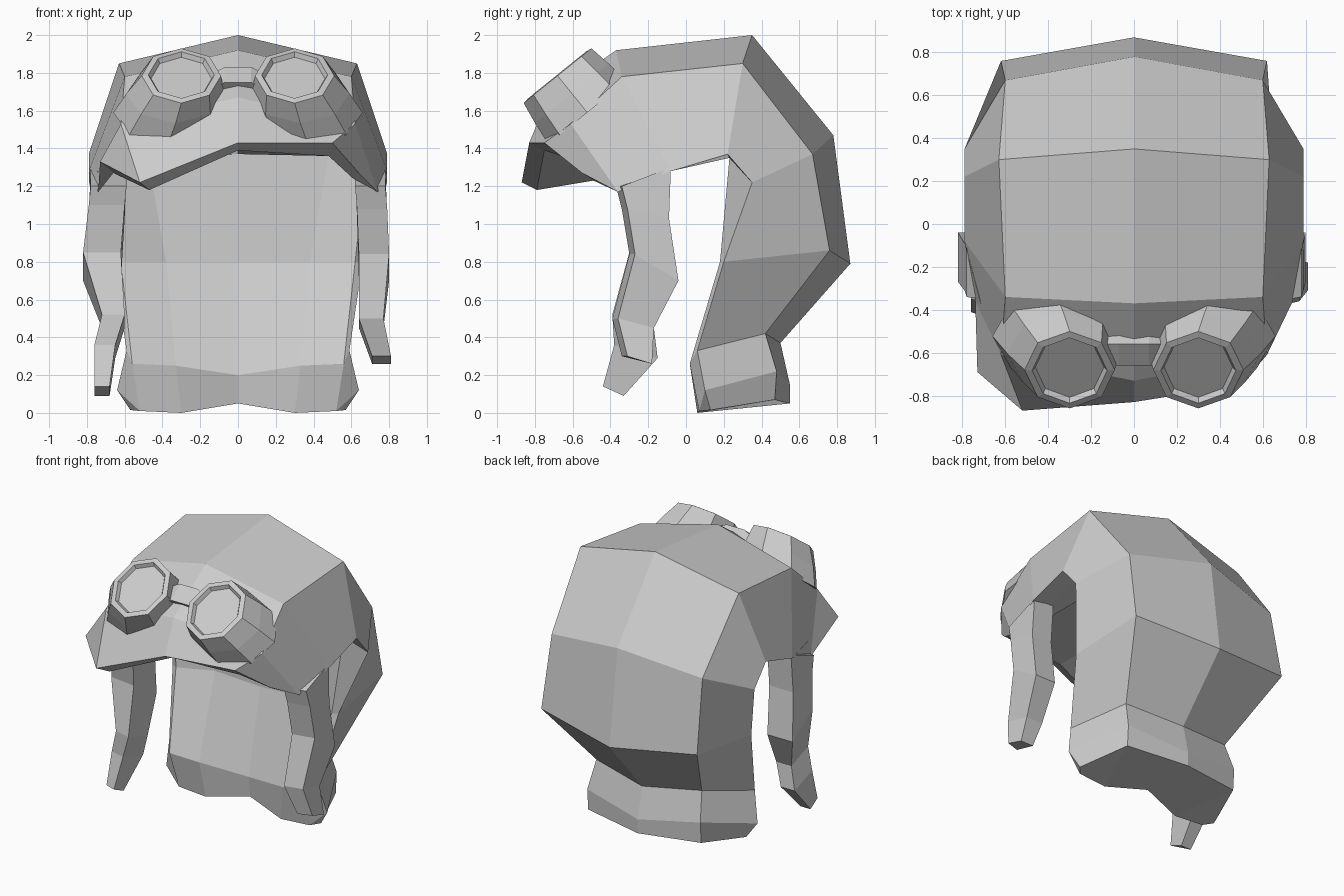
import bpy, bmesh, math
from mathutils import Vector

if "Cube" in bpy.data.objects:
    bpy.data.objects.remove(bpy.data.objects["Cube"])


def make_object(name, verts, faces):
    bm = bmesh.new()
    vs = [bm.verts.new(v) for v in verts]
    for f in faces:
        bm.faces.new([vs[i] for i in f])
    bmesh.ops.recalc_face_normals(bm, faces=bm.faces)
    me = bpy.data.meshes.new(name)
    bm.to_mesh(me)
    bm.free()
    ob = bpy.data.objects.new(name, me)
    bpy.context.collection.objects.link(ob)
    return ob


def loft(name, rings):
    """Skin closed rings of equal size and cap both ends."""
    n = len(rings[0])
    verts = [p for r in rings for p in r]
    faces = [(k * n + i, k * n + (i + 1) % n, (k + 1) * n + (i + 1) % n, (k + 1) * n + i)
             for k in range(len(rings) - 1) for i in range(n)]
    last = (len(rings) - 1) * n
    faces += [tuple(range(n))[::-1], tuple(range(last, last + n))]
    return make_object(name, verts, faces)


# Helmet: half rows (centre, edge, side), outside from brow to collar
outer = [
    [(0, -.83, 1.43), (.50, -.75, 1.43), (.64, -.55, 1.27)],   # 0 brow edge
    [(0, -.73, 1.67), (.62, -.61, 1.53), (.74, -.36, 1.17)],   # 1 forehead
    [(0, -.37, 1.92), (.60, -.34, 1.78), (.79, -.08, 1.28)],   # 2 crown front
    [(0, .35, 2.00), (.63, .30, 1.85), (.79, .22, 1.37)],      # 3 crown back
    [(0, .78, 1.47), (.60, .67, 1.37), (.79, .35, 1.22)],      # 4
    [(0, .87, .79), (.62, .76, .86), (.66, .20, .80)],         # 5
    [(0, .50, .37), (.42, .42, .42), (.59, .06, .33)],         # 6 collar top
    [(0, .55, .15), (.45, .48, .22), (.64, .10, .12)],         # 7
    [(0, .55, .05), (.45, .47, .07), (.57, .13, .015)],        # 8 collar bottom
]
# then inside, from collar back up to the brow
inner = [
    [(0, .14, .05), (.30, .06, .0), (.52, .07, .01)],          # 9
    [(0, .12, .20), (.33, .03, .25), (.56, .02, .26)],         # 10
    [(0, .25, .80), (.38, .28, .80), (.62, .18, .80)],         # 11
    [(0, .30, 1.37), (.48, .28, 1.36), (.68, .23, 1.35)],      # 12 ceiling back
    [(0, -.75, 1.39), (.48, -.66, 1.36), (.61, -.50, 1.24)],   # 13 ceiling front
]
# the left end of the brow is flared out and down
flare = {(0, 1): (-.52, -.87, 1.22), (0, 2): (-.73, -.69, 1.33),
         (13, 1): (-.47, -.79, 1.18), (13, 2): (-.66, -.58, 1.27)}
rows = outer + inner
verts = []
for k, (c, e, s) in enumerate(rows):
    left = [flare.get((k, j), (-p[0], p[1], p[2])) for j, p in ((2, s), (1, e))]
    verts += left + [c, e, s]
R = len(rows)
faces = [(k * 5 + j, k * 5 + j + 1, (k + 1) % R * 5 + j + 1, (k + 1) % R * 5 + j)
         for k in range(R) for j in range(4)]
# side rims joining outside and inside
rim = [(0, 1, 13), (1, 2, 13), (2, 3, 12, 13), (3, 4, 12), (4, 5, 11, 12),
       (5, 6, 10, 11), (6, 7, 9, 10), (7, 8, 9)]
faces += [tuple(k * 5 + side for k in f) for side in (0, 4) for f in rim]
make_object("helmet", verts, faces)


# Hanging ear flaps: (inner x, outer x, front y, back y, front z, back z)
def ear_flap(name, side, sections):
    loft(name, [[(side * xi, yf, zf), (side * xo, yf + .03, zf),
                 (side * xo, yb, zb), (side * xi, yb, zb)]
                for xi, xo, yf, yb, zf, zb in sections])


ear_flap("right_ear_flap", 1, [
    (.62, .78, -.37, -.08, 1.20, 1.30), (.63, .79, -.34, -.09, 1.08, 1.03),
    (.64, .80, -.30, -.04, .84, .70), (.64, .77, -.39, -.17, .50, .45),
    (.71, .81, -.34, -.18, .30, .26)])
ear_flap("left_ear_flap", -1, [
    (.59, .78, -.37, -.08, 1.20, 1.30), (.60, .79, -.34, -.09, 1.10, 1.03),
    (.62, .82, -.30, -.04, .85, .70), (.60, .72, -.39, -.17, .52, .45),
    (.65, .76, -.38, -.15, .36, .29), (.68, .76, -.44, -.33, .14, .09)])

# Goggles: tilted eight-sided cups with a stepped rim and a sunken lens
V = Vector((0, .78, .63))
N = Vector((0, -.63, .78))


def ring(side, dx, depth, rx, ry):
    c = Vector((side * (.30 + dx), -.68, 1.785)) + N * depth
    return [c + Vector((side * rx * math.cos(a), 0, 0)) + V * (ry * math.sin(a))
            for a in (i * math.pi / 4 for i in range(8))]


for label, side in (("left", -1), ("right", 1)):
    loft(label + "_goggle", [
        ring(side, .07, -.25, .29, .265), ring(side, .03, -.12, .26, .25),
        ring(side, 0, 0, .21, .23), ring(side, 0, .005, .175, .195),
        ring(side, 0, -.02, .16, .18), ring(side, 0, -.02, .15, .17)])

# Bridge between the goggles: slight arch
loft("goggle_bridge", [[(x, -.66, z), (x, -.56, z + .08),
                        (x, -.50, z + .02), (x, -.60, z - .06)]
                       for x, z in ((-.13, 1.72), (-.07, 1.75), (.07, 1.75), (.13, 1.72))])
